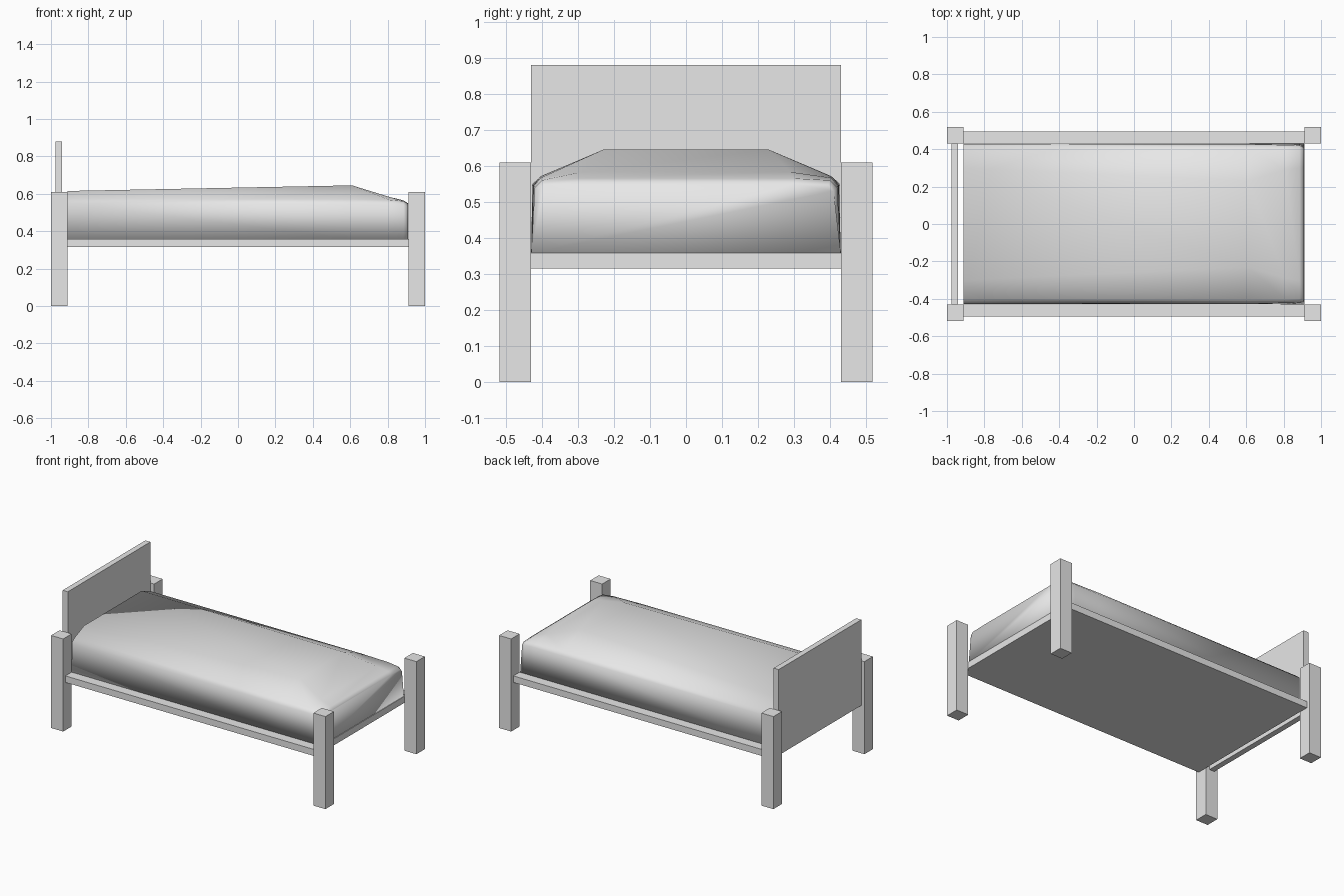
import bpy
import bmesh

cube = bpy.data.objects.get("Cube")
if cube:
    bpy.data.objects.remove(cube, do_unlink=True)

grey = bpy.data.materials.new("light_grey")
grey.use_nodes = True
colour = (0.8, 0.8, 0.8, 1)
grey.diffuse_color = colour
grey.node_tree.nodes["Principled BSDF"].inputs["Base Color"].default_value = colour


def add_object(name, bm, smooth=False):
    bmesh.ops.recalc_face_normals(bm, faces=bm.faces)
    for face in bm.faces:
        face.smooth = smooth
    mesh = bpy.data.meshes.new(name)
    bm.to_mesh(mesh)
    bm.free()
    mesh.materials.append(grey)
    obj = bpy.data.objects.new(name, mesh)
    bpy.context.collection.objects.link(obj)
    return obj


def add_box(name, low, high):
    bm = bmesh.new()
    bmesh.ops.create_cube(bm, size=1)
    for v in bm.verts:
        for i in range(3):
            v.co[i] = low[i] if v.co[i] < 0 else high[i]
    return add_object(name, bm)


# Corner posts
post_in_x, post_in_y, post_out_y, post_top = 0.912, 0.43, 0.518, 0.61
for end, sx in (("head", -1), ("foot", 1)):
    for side, sy in (("right", -1), ("left", 1)):
        xs = sorted((sx * post_in_x, sx))
        ys = sorted((sy * post_in_y, sy * post_out_y))
        add_box(f"{end}_{side}_post", (xs[0], ys[0], 0), (xs[1], ys[1], post_top))

# Base board and headboard
add_box("base_board", (-0.912, -0.495, 0.315), (0.912, 0.495, 0.358))
add_box("headboard", (-0.977, -0.43, 0.315), (-0.94, 0.43, 0.88))

# Mattress: each section is x, then (half width, height) from shoulder to crown
sections = [
    (-0.912, (0.427, 0.55), (0.40, 0.573), (0.30, 0.615)),
    (0.61, (0.425, 0.545), (0.405, 0.57), (0.23, 0.645)),
    (0.81, (0.423, 0.545), (0.403, 0.567), (0.29, 0.583)),
    (0.885, (0.42, 0.54), (0.40, 0.56), (0.30, 0.565)),
    (0.908, (0.41, 0.53), (0.395, 0.547), (0.30, 0.55)),
]
bm = bmesh.new()
rings = []
for x, *shoulder in sections:
    half = [(0.43, 0.358)] + shoulder
    outline = half + [(-y, z) for y, z in reversed(half)]
    rings.append([bm.verts.new((x, y, z)) for y, z in outline])
count = len(rings[0])
for a, b in zip(rings, rings[1:]):
    for i in range(count):
        j = (i + 1) % count
        bm.faces.new((a[i], a[j], b[j], b[i]))
bm.faces.new(rings[0])
bm.faces.new(rings[-1])
add_object("mattress", bm, smooth=True)
